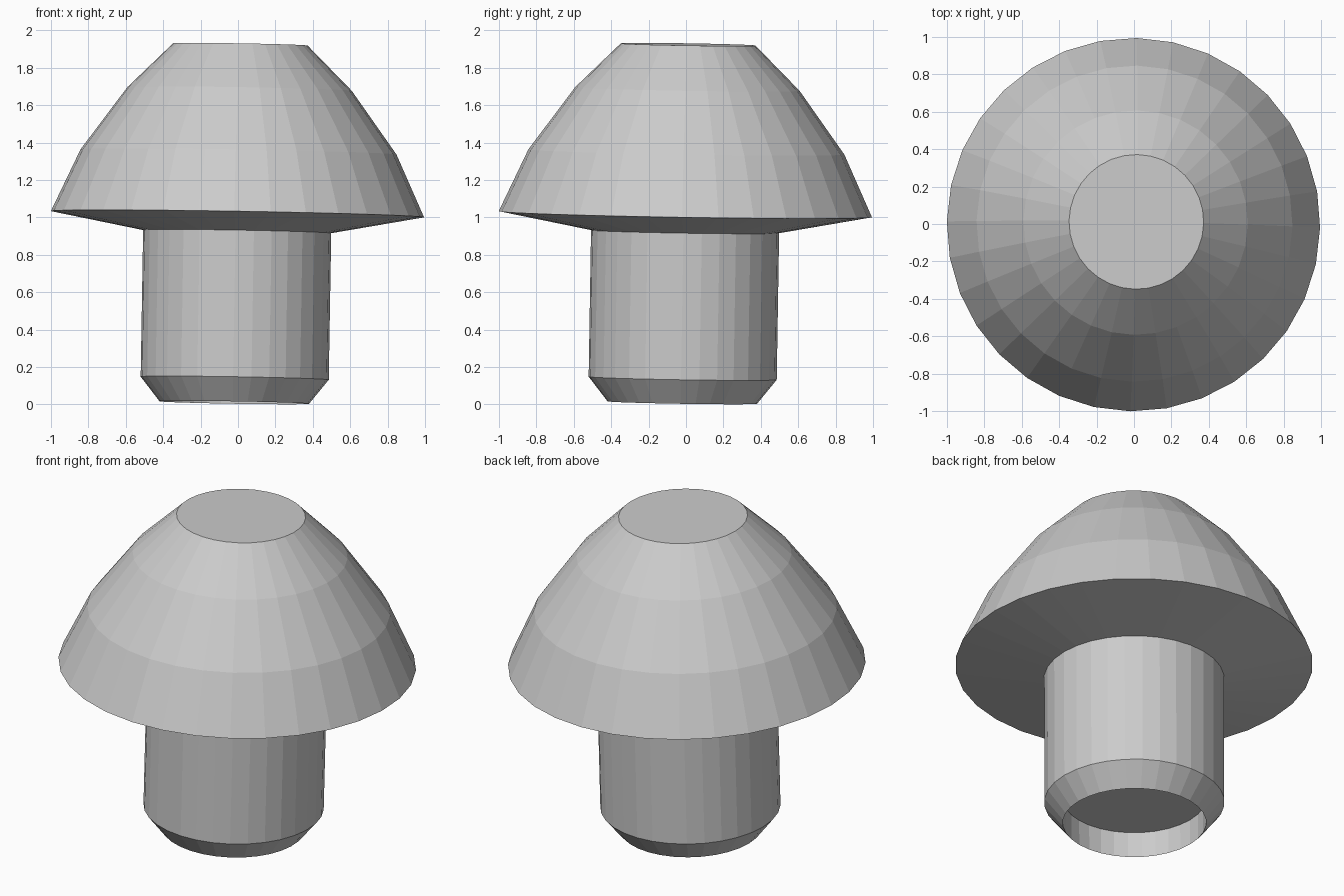
import bpy
import bmesh
from math import cos, sin, radians, tau

SIDES = 32

cube = bpy.data.objects.get("Cube")
if cube:
    bpy.data.objects.remove(cube, do_unlink=True)

grey = bpy.data.materials.new("plain grey")
grey.use_nodes = True
colour = (0.6, 0.6, 0.6, 1)
grey.diffuse_color = colour
grey.node_tree.nodes["Principled BSDF"].inputs["Base Color"].default_value = colour


def lathe(name, profile):
    """Turn (radius, height) pairs about z and close both ends."""
    bm = bmesh.new()
    rings = []
    for r, z in profile:
        rings.append([bm.verts.new((r * cos(tau * i / SIDES), r * sin(tau * i / SIDES), z))
                      for i in range(SIDES)])
    for a, b in zip(rings, rings[1:]):
        for i in range(SIDES):
            j = (i + 1) % SIDES
            bm.faces.new((a[i], a[j], b[j], b[i]))
    bm.faces.new(rings[0][::-1])
    bm.faces.new(rings[-1])
    bmesh.ops.recalc_face_normals(bm, faces=bm.faces)
    mesh = bpy.data.meshes.new(name)
    bm.to_mesh(mesh)
    bm.free()
    mesh.materials.append(grey)
    obj = bpy.data.objects.new(name, mesh)
    bpy.context.collection.objects.link(obj)
    return obj


# One continuous body: recessed base, bevelled stem, flared domed cap
body = lathe("mushroom_body", [
    (0.40, 0.165), (0.40, 0.01),                 # recess in the base
    (0.503, 0.14), (0.503, 0.924),               # stem
    (0.998, 1.017),                              # cap rim
    (0.845, 1.35), (0.60, 1.687), (0.36, 1.925)  # dome to flat top
])

# Slight lean
body.rotation_euler = (radians(-0.95), radians(0.95), radians(-1))
body.location = (-0.02, -0.02, 0)
